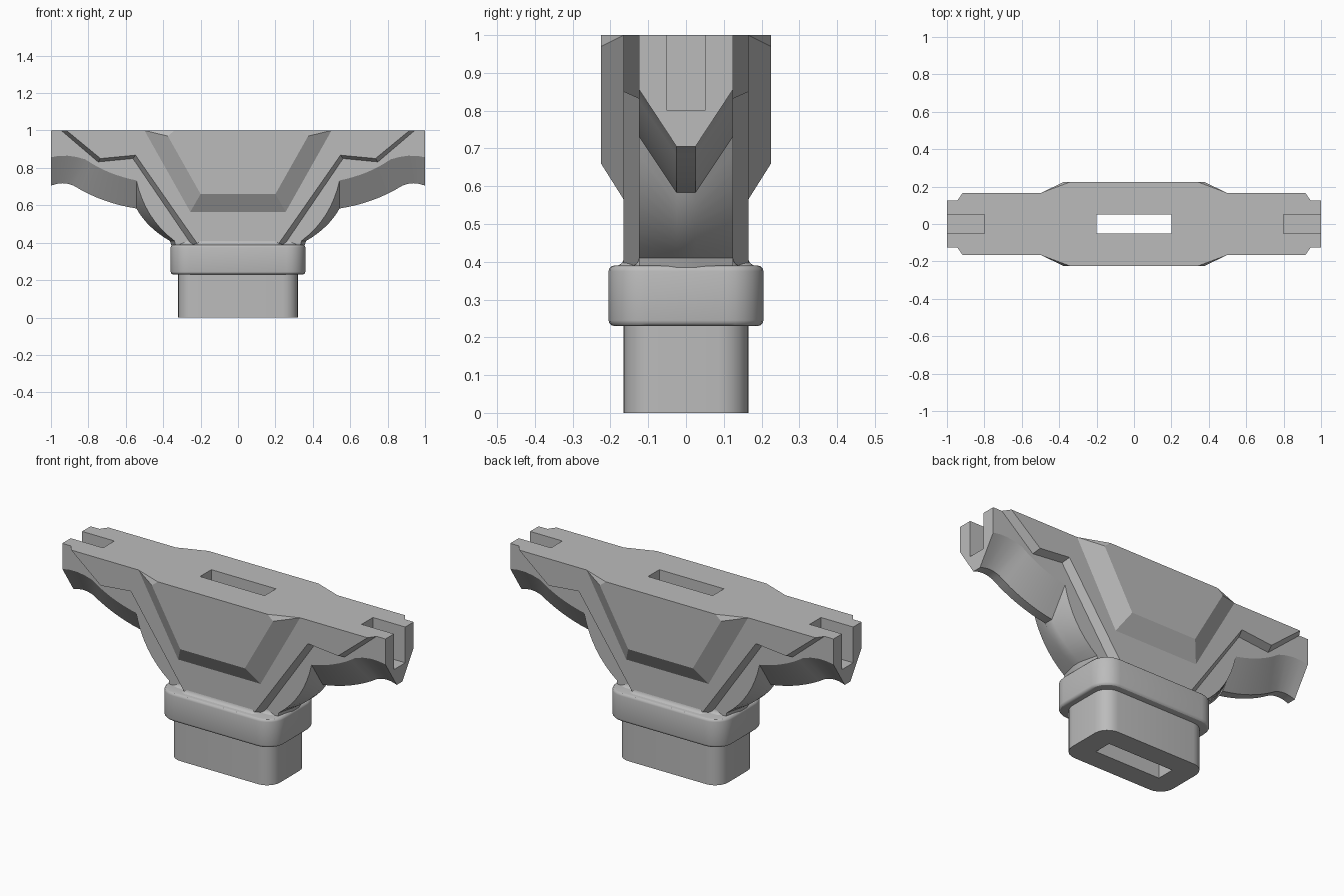
import bpy, bmesh, math
from mathutils import Vector

old = bpy.data.objects.get("Cube")
if old:
    bpy.data.objects.remove(old, do_unlink=True)

steel = bpy.data.materials.new("plain grey")
steel.use_nodes = True
GREY = (0.5, 0.5, 0.5, 1)
steel.diffuse_color = GREY
steel.node_tree.nodes["Principled BSDF"].inputs["Base Color"].default_value = GREY


def loft(name, loops, smooth=True):
    """Closed solid through a list of equally long 3D loops."""
    bm = bmesh.new()
    rings = [[bm.verts.new(p) for p in loop] for loop in loops]
    n = len(rings[0])
    for a, b in zip(rings, rings[1:]):
        for i in range(n):
            j = (i + 1) % n
            bm.faces.new((a[i], a[j], b[j], b[i]))
    bm.faces.new(rings[0])
    bm.faces.new(rings[-1])
    bmesh.ops.recalc_face_normals(bm, faces=bm.faces)
    mesh = bpy.data.meshes.new(name)
    bm.to_mesh(mesh)
    bm.free()
    mesh.materials.append(steel)
    obj = bpy.data.objects.new(name, mesh)
    bpy.context.collection.objects.link(obj)
    if smooth:
        bpy.ops.object.select_all(action='DESELECT')
        obj.select_set(True)
        bpy.context.view_layer.objects.active = obj
        bpy.ops.object.shade_smooth_by_angle(angle=math.radians(30))
    return obj


def mirrored(half, y):
    """Full outline in the xz plane from its +x half, at depth y."""
    pts = half + [(-x, z) for x, z in reversed(half)]
    return [Vector((x, y, z)) for x, z in pts]


def arc(a, b, c, steps=8):
    """Curve from a to c passing through b halfway; c itself left out."""
    a, b, c = Vector(a), Vector(b), Vector(c)
    ctrl = 2 * b - (a + c) / 2
    pts = []
    for i in range(steps):
        t = i / steps
        pts.append(tuple(a * (1 - t) ** 2 + ctrl * 2 * t * (1 - t) + c * t * t))
    return pts


def rounded(hx, hy, r, z, steps=6):
    """Rounded rectangle at height z."""
    pts = []
    for k, (sx, sy) in enumerate(((1, 1), (-1, 1), (-1, -1), (1, -1))):
        for i in range(steps + 1):
            a = math.pi / 2 * (k + i / steps)
            pts.append(Vector((sx * (hx - r) + r * math.cos(a),
                               sy * (hy - r) + r * math.sin(a), z)))
    return pts


def box(name, x0, x1, hy, z0, z1):
    return loft(name, [[(x0, -hy, z), (x1, -hy, z), (x1, hy, z), (x0, hy, z)]
                       for z in (z0, z1)], smooth=False)


# Winged core: a narrow outer edge, bevelled back to the flat faces
edge = ([(1, 1)] + arc((1, .705), (.94, .718), (.88, .706), 4)
        + arc((.88, .706), (.72, .628), (.543, .583))
        + arc((.543, .583), (.47, .488), (.365, .41)) + [(.365, .41), (.35, .37)])
face = ([(1, 1)] + arc((1, .857), (.91, .865), (.815, .845), 4)
        + arc((.815, .845), (.69, .777), (.543, .733))
        + arc((.543, .733), (.47, .55), (.34, .41)) + [(.34, .41), (.33, .37)])
core = loft("winged_core", [mirrored(face, -.125), mirrored(edge, -.025),
                            mirrored(edge, .025), mirrored(face, .125)])

# Raised plates and centre panels on front and back
plate_base = [(.945, 1), (.748, .832), (.562, .85), (.235, .37)]
plate_top = [(.917, 1), (.735, .85), (.548, .868), (.2, .37)]
panel_base = [(.5, 1), (.5, 1), (.255, .565)]
panel_top = [(.34, 1), (.375, .97), (.2, .66)]
for side, s in (("front", -1), ("back", 1)):
    loft(side + "_plate", [mirrored(plate_base, s * .125),
                           mirrored(plate_top, s * .165)], smooth=False)
    panel = loft(side + "_panel", [mirrored(panel_base, s * .165),
                                   mirrored(panel_top, s * .225)], smooth=False)
    bm = bmesh.new()
    bm.from_mesh(panel.data)
    bmesh.ops.remove_doubles(bm, verts=bm.verts, dist=.0001)
    bm.to_mesh(panel.data)
    bm.free()

# Collar with softened rims, and the socket below it
R = .015
rim = [(R * (1 - math.sin(a)), R * (1 - math.cos(a)))
       for a in (0, math.pi / 6, math.pi / 3, math.pi / 2)]
levels = [(i, .23 + h) for i, h in rim] + [(i, .39 - h) for i, h in reversed(rim)]
collar = loft("collar", [rounded(.36 - i, .205 - i, .1 - i, z) for i, z in levels])
socket = loft("socket", [rounded(.32, .165, .08, z) for z in (0, .24)])


# Concave fillets where the body meets the collar
def foot(name, hx, hy, r, size=.025):
    loops = []
    for i in range(5):
        a = math.pi / 2 * i / 4
        grow = size * (1 - math.sin(a))
        loops.append(rounded(hx + grow, hy + grow, r + grow,
                             .388 + size * (1 - math.cos(a))))
    return loft(name, loops)


core_foot = foot("core_foot", .325, .124, .05)
plate_foot = foot("plate_foot", .222, .164, .02)

# Slots: one straight through the middle, one at each wing tip
slots = [box("centre_slot_cutter", -.2, .2, .05, -.1, 1.1),
         box("left_slot_cutter", .8, 1.1, .05, .8, 1.1),
         box("right_slot_cutter", -1.1, -.8, .05, .8, 1.1)]
for cutter in slots:
    cutter.hide_render = True
    cutter.hide_viewport = True
    cutter.display_type = 'WIRE'
for obj in (core, collar, socket, core_foot, plate_foot):
    for cutter in (slots if obj is core else slots[:1]):
        cut = obj.modifiers.new("slot", 'BOOLEAN')
        cut.operation = 'DIFFERENCE'
        cut.solver = 'EXACT'
        cut.object = cutter
